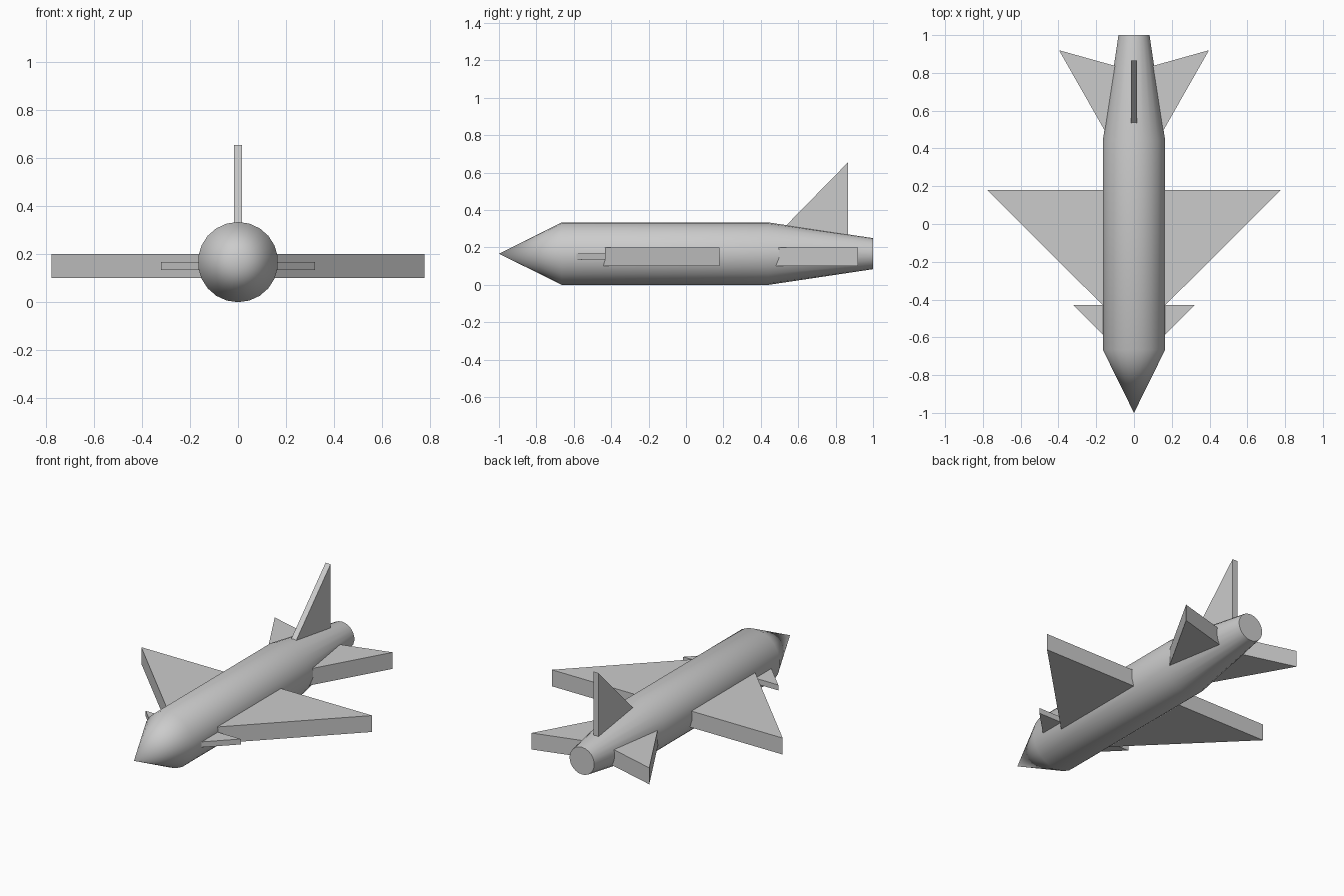
import bpy, bmesh
from math import radians, tau
from mathutils import Vector

if "Cube" in bpy.data.objects:
    bpy.data.objects.remove(bpy.data.objects["Cube"])

AXIS_Z = 0.167


def finish(bm, name):
    bmesh.ops.recalc_face_normals(bm, faces=bm.faces)
    mesh = bpy.data.meshes.new(name)
    bm.to_mesh(mesh)
    bm.free()
    ob = bpy.data.objects.new(name, mesh)
    bpy.context.collection.objects.link(ob)
    return ob


def slab(name, outline, thickness, mirror=False):
    """Extrude a flat outline along an offset vector, optionally mirrored in x."""
    bm = bmesh.new()
    face = bm.faces.new([bm.verts.new(p) for p in outline])
    ext = bmesh.ops.extrude_face_region(bm, geom=[face], use_keep_orig=True)
    moved = [v for v in ext["geom"] if isinstance(v, bmesh.types.BMVert)]
    bmesh.ops.translate(bm, verts=moved, vec=Vector(thickness))
    ob = finish(bm, name)
    if mirror:
        mod = ob.modifiers.new("Mirror", "MIRROR")
        mod.use_mirror_merge = False
    return ob


def flat_pair(name, plan, z0, z1):
    return slab(name, [(x, y, z0) for x, y in plan], (0, 0, z1 - z0), True)


# Fuselage: pointed nose, straight barrel, tapered open tail closed by a flat cap
profile = [(-1.0, 0.0), (-0.665, 0.167), (0.44, 0.167), (1.0, 0.083)]
bm = bmesh.new()
pts = [bm.verts.new((0, y, AXIS_Z + r)) for y, r in profile]
edges = [bm.edges.new(pair) for pair in zip(pts, pts[1:])]
bmesh.ops.spin(bm, geom=pts + edges, cent=(0, 0, AXIS_Z), axis=(0, 1, 0),
               angle=tau, steps=22)
bmesh.ops.remove_doubles(bm, verts=bm.verts, dist=0.0005)
bmesh.ops.holes_fill(bm, edges=[e for e in bm.edges if e.is_boundary])
fuselage = finish(bm, "fuselage")
bpy.context.view_layer.objects.active = fuselage
fuselage.select_set(True)
bpy.ops.object.shade_smooth_by_angle(angle=radians(30))

# Delta wings, small front canards and swept tailplanes, rooted inside the body
flat_pair("main_wings", [(0.05, -0.545), (0.777, 0.18), (0.05, 0.18)], 0.10, 0.20)
flat_pair("canards", [(0.08, -0.67), (0.32, -0.43), (0.08, -0.43)], 0.135, 0.168)
flat_pair("tailplanes", [(0.05, 0.31), (0.397, 0.92), (0.05, 0.823)], 0.10, 0.20)

# Upright tail fin
slab("tail_fin", [(-0.017, 0.43, 0.21), (-0.017, 0.866, 0.21), (-0.017, 0.866, 0.655)],
     (0.034, 0, 0))
